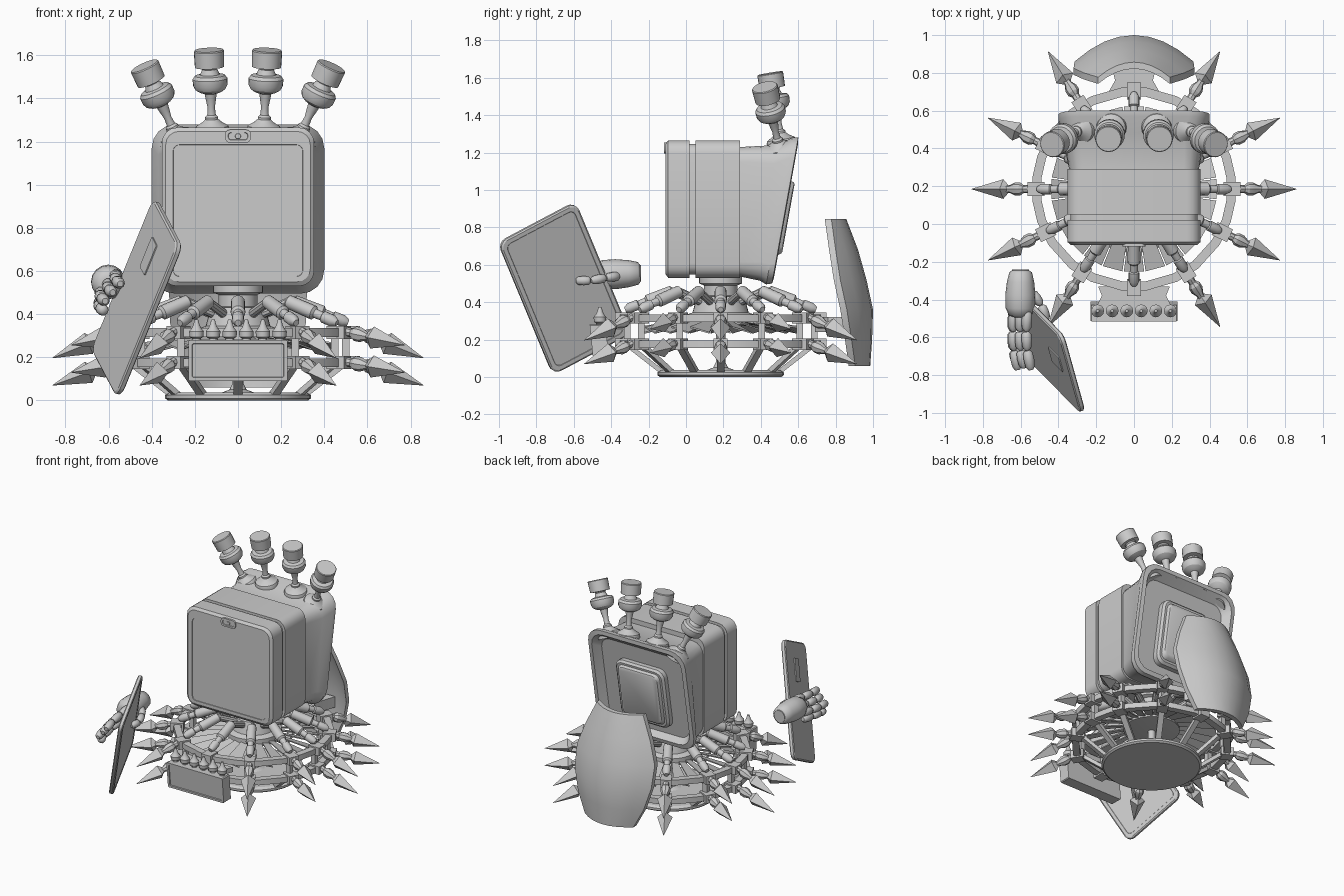
import bpy, bmesh, math
from mathutils import Vector as V

mat = bpy.data.materials.new("plain_grey")
mat.diffuse_color = (0.6, 0.6, 0.6, 1)
C = V((0, 0.185, 0))                       # centre of the round base
ANG = [0, 26, 58, 90, 122, 154, 180, 206, 238, 270, 302, 334]


def mesh(name, verts, faces, angle=30):
    bm = bmesh.new()
    vs = [bm.verts.new(v) for v in verts]
    for f in faces:
        bm.faces.new([vs[i] for i in f])
    bmesh.ops.remove_doubles(bm, verts=bm.verts, dist=1e-5)
    bmesh.ops.recalc_face_normals(bm, faces=bm.faces)
    me = bpy.data.meshes.new(name)
    bm.to_mesh(me)
    bm.free()
    me.materials.append(mat)
    me.shade_smooth()
    me.set_sharp_from_angle(angle=math.radians(angle))
    ob = bpy.data.objects.new(name, me)
    bpy.context.collection.objects.link(ob)
    return ob


def loft(name, loops, closed=False, angle=30):
    n, m = len(loops[0]), len(loops)
    verts = [p for l in loops for p in l]
    faces = []
    for i in range(m if closed else m - 1):
        a, b = i * n, (i + 1) % m * n
        faces += [(a + j, a + (j + 1) % n, b + (j + 1) % n, b + j) for j in range(n)]
    if not closed:
        faces += [tuple(range(n)), tuple(range((m - 1) * n, m * n))]
    return mesh(name, verts, faces, angle)


def lathe(name, start, direction, prof, n=20, angle=30):
    """prof: (distance along axis, radius)"""
    s, d = V(start), V(direction).normalized()
    x = V((0, 0, 1)).cross(d)
    x = x.normalized() if x.length > 0.01 else V((1, 0, 0))
    y = d.cross(x)
    loops = [[s + d * t + (x * math.cos(k * math.tau / n) + y * math.sin(k * math.tau / n)) * max(r, 0.0005)
              for k in range(n)] for t, r in prof]
    return loft(name, loops, angle=angle)


def rrect(u0, u1, v0, v1, r, n=4):
    pts = []
    for q, (cu, cv) in enumerate([(u1 - r, v1 - r), (u0 + r, v1 - r), (u0 + r, v0 + r), (u1 - r, v0 + r)]):
        for k in range(n + 1):
            a = math.pi / 2 * (q + k / n)
            pts.append((cu + r * math.cos(a), cv + r * math.sin(a)))
    return pts


def sec(y, hw, z0, z1, r, slant=0.0):
    return [V((x, y + slant * (z - 0.89), z)) for x, z in rrect(-hw, hw, z0, z1, r)]


def pol(deg, r, z):
    a = math.radians(deg)
    return C + V((r * math.cos(a), r * math.sin(a), z))


def beam(name, a, b, w, h):
    """Rectangular bar from a to b, w sideways and h high"""
    a, b = V(a), V(b)
    d = (b - a).normalized()
    s = V((0, 0, 1)).cross(d)
    s = s.normalized() if s.length > 0.01 else V((1, 0, 0))
    t = d.cross(s)
    q = [(-1, -1), (1, -1), (1, 1), (-1, 1)]
    return loft(name, [[p + s * i * w / 2 + t * j * h / 2 for i, j in q] for p in (a, b)])


def slab(name, pts, z0, z1):
    return loft(name, [[V((x, y, z)) for x, y in pts] for z in (z0, z1)])


# Round base: foot disc, centre post, hub and neck
lathe("foot_disc", C, (0, 0, 1), [(0, .325), (.01, .338), (.025, .338), (.037, .32)], 40)
lathe("centre_post", C, (0, 0, 1), [(.035, .08), (.05, .04), (.08, .025), (.3, .025)], 16)
lathe("hub", C, (0, 0, 1), [(.27, .1), (.28, .19), (.33, .19), (.345, .15), (.4, .135), (.43, .125), (.435, .09),
                            (.49, .09), (.5, .115), (.56, .115)], 32)
# Fan of tilted blades
for k in range(24):
    a = k * 15
    q = [pol(a - 7, .16, .31), pol(a + 7, .16, .30), pol(a + 7, .44, .24), pol(a - 7, .44, .27)]
    loft("fan_blade", [q, [p - V((0, 0, .008)) for p in q]])
# Two polygon rings, flat across each fitting
RING = [a + e for a in ANG for e in (-7, 7)]
for nm, z in (("upper_ring", .315), ("lower_ring", .175)):
    loft(nm, [[pol(a, .517 + i * .024, z + j * .02) for i, j in [(-1, -1), (1, -1), (1, 1), (-1, 1)]] for a in RING], True)

# Ring fittings repeated round the base
for a in ANG:
    beam("foot_strut", pol(a, .31, .025), pol(a, .49, .165), .04, .025)
    beam("ring_post", pol(a, .5, .16), pol(a, .5, .33), .035, .035)
    for z in (.315, .175):
        beam("ring_clamp", pol(a, .475, z), pol(a, .565, z), .075, .06)
    # piston to the hub
    p, q = pol(a, .25, .462), pol(a, .51, .36)
    lathe("piston", p, q - p, [(0, .018), (.012, .032), (.15, .034), (.16, .022), (.2, .02), (.205, .028),
                               (.255, .028), (.28, .015)], 14)
    lathe("piston_mount", pol(a, .12, .40), pol(a, .27, .46) - pol(a, .12, .40), [(0, .022), (.17, .022)], 10)
    if a in (90, 270):
        continue
    lift = .06 if a in (26, 154, 206, 334) else 0
    for z, tip in ((.32, .197 + lift), (.18, .07 + lift)):
        p, q = pol(a, .555, z), pol(a, .86, tip)
        L = (q - p).length
        lathe("spike_joint", p, q - p, [(0, .022), (.03, .02), (.05, .034), (.08, .034), (.11, .02), (.15, .022),
                                        (.17, .028)], 8)
        lathe("spike", p, q - p, [(L * .36, .02), (L * .45, .052), (L, .001)], 4)

# Main body: front housing with inset screen, groove, middle and flared back
loft("body_front", [sec(-.106, .295, .58, 1.18, .03), sec(-.106, .3, .575, 1.185, .03), sec(-.11, .301, .574, 1.186, .03),
                    sec(-.11, .335, .55, 1.247, .06), sec(-.095, .353, .53, 1.265, .07), sec(.02, .353, .53, 1.265, .07),
                    sec(.02, .335, .548, 1.247, .06), sec(.05, .335, .548, 1.247, .06),
                    sec(.05, .353, .53, 1.265, .07), sec(.29, .353, .53, 1.265, .07), sec(.29, .34, .54, 1.23, .07)])
loft("body_back", [sec(.28, .34, .54, 1.23, .08), sec(.30, .345, .535, 1.23, .08), sec(.44, .37, .515, 1.24, .1, .12),
                   sec(.5, .4, .495, 1.28, .11, .18), sec(.53, .4, .5, 1.28, .11, .18), sec(.535, .37, .53, 1.25, .1, .18),
                   sec(.48, .33, .56, 1.2, .08, .18)])
loft("back_panel", [sec(.46, .2, .62, 1.08, .06, .18), sec(.515, .2, .62, 1.08, .06, .18), sec(.53, .185, .635, 1.065, .05, .18),
                    sec(.53, .17, .65, 1.05, .04, .18), sec(.55, .16, .66, 1.04, .04, .18), sec(.555, .15, .67, 1.03, .03, .18)])
# Camera window above the screen
loft("camera_window", [sec(-.1, .06, 1.195, 1.255, .022), sec(-.118, .06, 1.195, 1.255, .022),
                       sec(-.118, .046, 1.207, 1.243, .015), sec(-.112, .044, 1.209, 1.241, .014)])
lathe("camera_lens", (0, -.11, 1.225), (0, -1, 0), [(0, .014), (.008, .012)], 12)

# Four stalks with caps on top
STALK = [(-.03, .08), (0, .08), (.012, .075), (.03, .045), (.045, .03), (.055, .03), (.065, .02), (.1, .017), (.14, .024),
         (.165, .028), (.172, .05), (.185, .07), (.205, .08), (.235, .081), (.25, .07), (.255, .045), (.28, .035),
         (.288, .04), (.29, .068), (.365, .07), (.37, .066)]
for s in (-1, 1):
    lathe("inner_stalk", (s * .12, .51, 1.26), (s * .015, -.06, .36), STALK, 24)
    lathe("outer_stalk", (s * .285, .5, 1.222), (s * .15, -.08, .33), STALK, 24)

# Curved back shield and bracket: rows of (z, centre y, half width, curve depth)
rows = [(.06, .985, .2, .08), (.2, .995, .27, .11), (.36, 1.0, .315, .14), (.52, .965, .32, .14),
        (.68, .92, .265, .12), (.845, .857, .19, .08)]
T = [i / 4 - 1 for i in range(9)]
loft("back_shield", [[V((hw * t, y - d * t * t, z)) for t in T] + [V((hw * t, y - .035 - d * t * t, z)) for t in T[::-1]]
                     for z, y, hw, d in rows], angle=40)
slab("shield_bracket", [(-.14, .69), (.14, .69), (.1, .76), (.12, .84), (.15, .93), (-.15, .93), (-.12, .84), (-.1, .76)],
     .24, .32)

# Front tray: bracket, framed panel and six bottles
slab("tray_bracket", [(-.19, -.33), (.19, -.33), (.17, -.38), (.2, -.44), (-.2, -.44), (-.17, -.38)], .25, .285)


def tray(y, i, lean):
    return [V((x, y + lean * (z - .18), z)) for x, z in rrect(-.23 + i, .23 - i, .09 + i, .28 - i, .006, 1)]


loft("tray_panel", [tray(-.42, 0, -.1), tray(-.505, 0, -.1), tray(-.505, .016, -.1), tray(-.498, .018, -.1)])
for k in range(6):
    lathe("bottle", ((k - 2.5) * .077, -.46, .275), (0, 0, 1),
          [(0, .02), (.012, .02), (.02, .032), (.045, .034), (.06, .022), (.075, .015), (.1, .008)], 12)

# Tilted tablet
TC, U = V((-.468, -.652, .475)), V((-.24, .86, .455)).normalized()
N = U.cross(V((.364, -.40, .84))).normalized()
W = N.cross(U)


def tab(n, i, r):
    return [TC + U * a + W * b + N * n for a, b in rrect(-.241 + i, .241 - i, -.408 + i, .408 - i, r)]


loft("tablet", [tab(-.015, .008, .045), tab(-.009, 0, .05), tab(.009, 0, .05), tab(.015, .008, .045),
                tab(.015, .03, .03), tab(.013, .032, .03)])
loft("tablet_plate", [[TC + U * (.02 + a) + W * (.21 + b) + N * n for a, b in rrect(-.045, .045, -.08, .08, .008)]
                      for n in (-.01, -.021)])

# Hand holding the tablet
lathe("palm", (-.60, -.245, .555), (-.01, -1, -.04),
      [(0, .045), (.01, .06), (.06, .072), (.13, .08), (.2, .078), (.24, .06), (.25, .03)], 16, 50)
lathe("wrist_cuff", (-.60, -.24, .555), (0, -1, 0), [(0, .045), (.02, .045)], 16)


def finger(name, pts, r):
    for a, b in zip(pts, pts[1:]):
        a, b = V(a), V(b)
        L = (b - a).length
        lathe(name, a, b - a, [(0, r * .5), (L * .12, r * .9), (L * .45, r), (L * .8, r * .9), (L * .97, r * .5)], 10, 50)


for k, (x, z, e) in enumerate([(-.565, .585, 0), (-.60, .545, .01), (-.635, .505, 0), (-.64, .46, .04)]):
    finger("finger", [(x, -.46, z), (x - .005, -.57, z - .015), (x, -.67, z - .03), (x + .02, -.775 + e, z - .045)], .028)
finger("thumb", [(-.54, -.36, .54), (-.49, -.43, .53), (-.46, -.51, .515), (-.47, -.59, .515)], .026)
